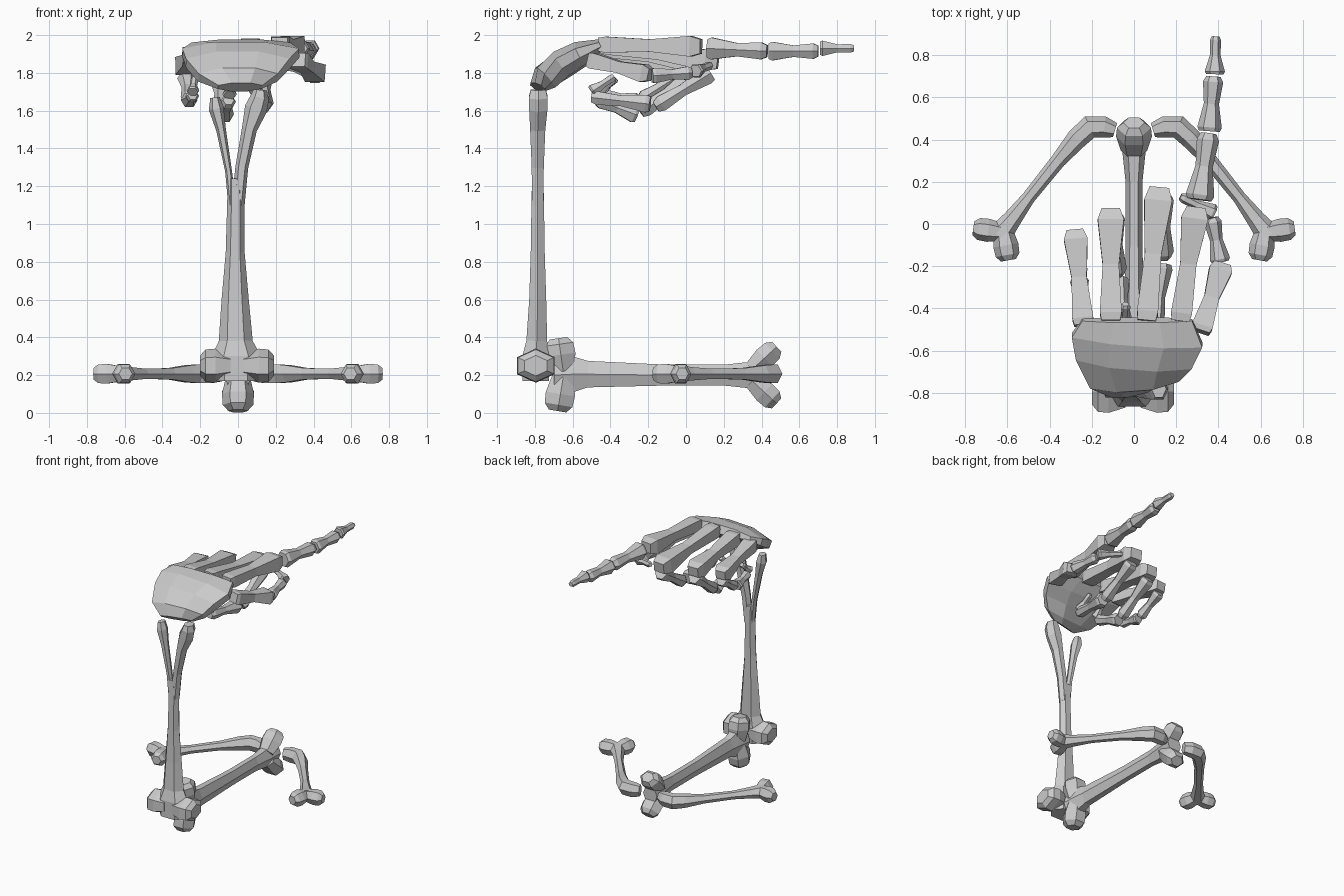
import bpy, bmesh
from math import cos, sin, pi
from mathutils import Vector


def make(name, lofts, up=(0, 0, 1), sides=6):
    """Each loft is a list of rows (x, y, z, half_width, half_depth)."""
    up = Vector(up)
    bm = bmesh.new()
    for rows in lofts:
        pts = [Vector(r[:3]) for r in rows]
        rings = []
        for i, r in enumerate(rows):
            d = (pts[min(i + 1, len(pts) - 1)] - pts[max(i - 1, 0)]).normalized()
            u = d.cross(up).normalized()
            v = u.cross(d)
            s = 1 / cos(pi / sides)
            ring = []
            for k in range(sides):
                a = 2 * pi * (k + 0.5) / sides if sides != 6 else pi / 3 * k
                ring.append(bm.verts.new(pts[i] + u * cos(a) * r[3] * (s if sides != 6 else 1)
                                         + v * sin(a) * r[4] * s))
            rings.append(ring)
        for a, b in zip(rings, rings[1:]):
            for k in range(sides):
                j = (k + 1) % sides
                bm.faces.new((a[k], a[j], b[j], b[k]))
        bm.faces.new(rings[0][::-1])
        bm.faces.new(rings[-1])
    bmesh.ops.recalc_face_normals(bm, faces=bm.faces)
    me = bpy.data.meshes.new(name)
    bm.to_mesh(me)
    bm.free()
    ob = bpy.data.objects.new(name, me)
    bpy.context.collection.objects.link(ob)
    return ob


def knob(a, b, w, d):
    """Faceted joint knuckle running from a to b."""
    a, b = Vector(a), Vector(b)
    return [(*a.lerp(b, t), w * k, d * k) for t, k in ((0, .75), (.5, 1), (.82, .95), (1, .6))]


def finger_bone(name, a, b, w0, w1, waist=.68, deep=.85):
    """Straight bone with flared ends and a narrow waist."""
    a, b = Vector(a), Vector(b)
    m = waist * (w0 + w1) / 2
    rows = [(*a.lerp(b, t), w, w * deep) for t, w in
            ((0, w0 * .85), (.07, w0), (.5, m), (.9, w1), (1, w1 * .7))]
    make(name, [rows], sides=4 if "phalanx" not in name else 6)


# Lower long bone lying along y
make("base_bone", [
    [(0, -.70, .2, .07, .11), (0, -.6, .205, .06, .095), (0, -.52, .205, .05, .07),
     (0, -.1, .2, .04, .055), (0, .2, .2, .04, .055), (0, .34, .2, .055, .07),
     (0, .45, .2, .06, .08)],
    knob((0, .35, .23), (0, .48, .35), .085, .06),
    knob((0, .35, .17), (0, .48, .05), .085, .06),
    knob((0, -.65, .22), (0, -.675, .395), .085, .078),
    knob((0, -.65, .19), (0, -.68, .01), .085, .078)])

# Side bones, mirrored in x
for side, s in (("left", -1), ("right", 1)):
    z = .207
    path = [(.09, .445, .035, .04), (.14, .46, .05, .05), (.21, .46, .055, .05),
            (.27, .405, .05, .045), (.36, .30, .036, .03), (.5, .125, .032, .027),
            (.58, .02, .045, .035), (.64, -.055, .06, .045)]
    make(side + "_leg_bone", [
        [(s * x, y, z, w, d) for x, y, w, d in path],
        knob((s * .62, -.04, z), (s * .762, -.02, z), .055, .052),
        knob((s * .62, -.03, z), (s * .595, -.172, z), .06, .052)])

# Upright forearm: shared shaft, two prongs and two lower knuckles
Y = -.785
make("forearm_bone", [
    [(-.01, -.795, .17, .12, .07), (-.01, -.795, .3, .13, .07), (-.012, -.79, .38, .09, .055),
     (-.015, Y, .6, .072, .045), (-.015, Y, .85, .05, .037), (-.012, Y, 1.12, .045, .033),
     (-.014, Y, 1.24, .042, .03)],
    [(.0, Y, 1.1, .035, .03), (.02, Y, 1.3, .034, .032), (.06, Y, 1.5, .04, .04),
     (.095, -.782, 1.61, .06, .048), (.115, -.782, 1.67, .05, .05), (.118, -.782, 1.71, .035, .04)],
    [(-.03, Y, 1.1, .022, .025), (-.05, Y, 1.28, .018, .024), (-.09, Y, 1.5, .026, .03),
     (-.115, -.782, 1.61, .04, .04), (-.122, -.782, 1.67, .025, .03)],
    knob((-.04, -.795, .25), (-.2, -.795, .25), .09, .1),
    knob((.03, -.795, .25), (.19, -.795, .25), .09, .1)], up=(0, 1, 0))

# Carpal block: tilted faceted slab
make("wrist_block", [[
    (.01, -.785, 1.725, .12, .035), (0, -.745, 1.775, .21, .07), (0, -.65, 1.85, .275, .075),
    (.015, -.55, 1.905, .31, .065), (.015, -.455, 1.95, .26, .03)]], sides=8)

# Metacarpals: base, tip, half widths
for name, a, b, w0, w1 in (
        ("index", (.22, -.46, 1.95), (.295, .08, 1.94), .05, .064),
        ("middle", (.06, -.46, 1.945), (.12, .17, 1.86), .05, .066),
        ("ring", (-.11, -.46, 1.93), (-.11, .07, 1.85), .052, .062),
        ("little", (-.24, -.48, 1.9), (-.28, -.03, 1.83), .05, .056),
        ("thumb", (.315, -.51, 1.87), (.42, -.19, 1.79), .05, .055)):
    finger_bone(name + "_metacarpal", a, b, w0, w1)

# Finger bones: start, end, half widths
fingers = {
    "index": [((.31, .115, 1.93), (.355, .43, 1.915), .068, .053),
              ((.357, .44, 1.915), (.377, .70, 1.915), .058, .048),
              ((.383, .71, 1.93), (.387, .89, 1.93), .048, .026)],
    "thumb": [((.41, -.18, 1.785), (.37, .03, 1.80), .048, .042),
              ((.38, .05, 1.81), (.22, .13, 1.84), .042, .024)],
    "middle": [((.13, .13, 1.80), (.14, -.16, 1.62), .058, .05),
               ((.13, -.19, 1.635), (.10, -.50, 1.67), .055, .042),
               ((.095, -.50, 1.70), (.09, -.38, 1.78), .04, .024)],
    "ring": [((-.10, .04, 1.79), (-.08, -.24, 1.59), .056, .048),
             ((-.075, -.26, 1.575), (-.05, -.47, 1.655), .052, .042),
             ((-.045, -.48, 1.68), (-.04, -.38, 1.77), .038, .024)],
    "little": [((-.275, -.05, 1.78), (-.26, -.24, 1.66), .048, .042),
               ((-.26, -.26, 1.655), (-.24, -.43, 1.68), .045, .036),
               ((-.24, -.45, 1.70), (-.23, -.37, 1.77), .034, .022)],
}
for name, bones in fingers.items():
    for i, (a, b, w0, w1) in enumerate(bones, 1):
        finger_bone(f"{name}_phalanx_{i}", a, b, w0, w1)
